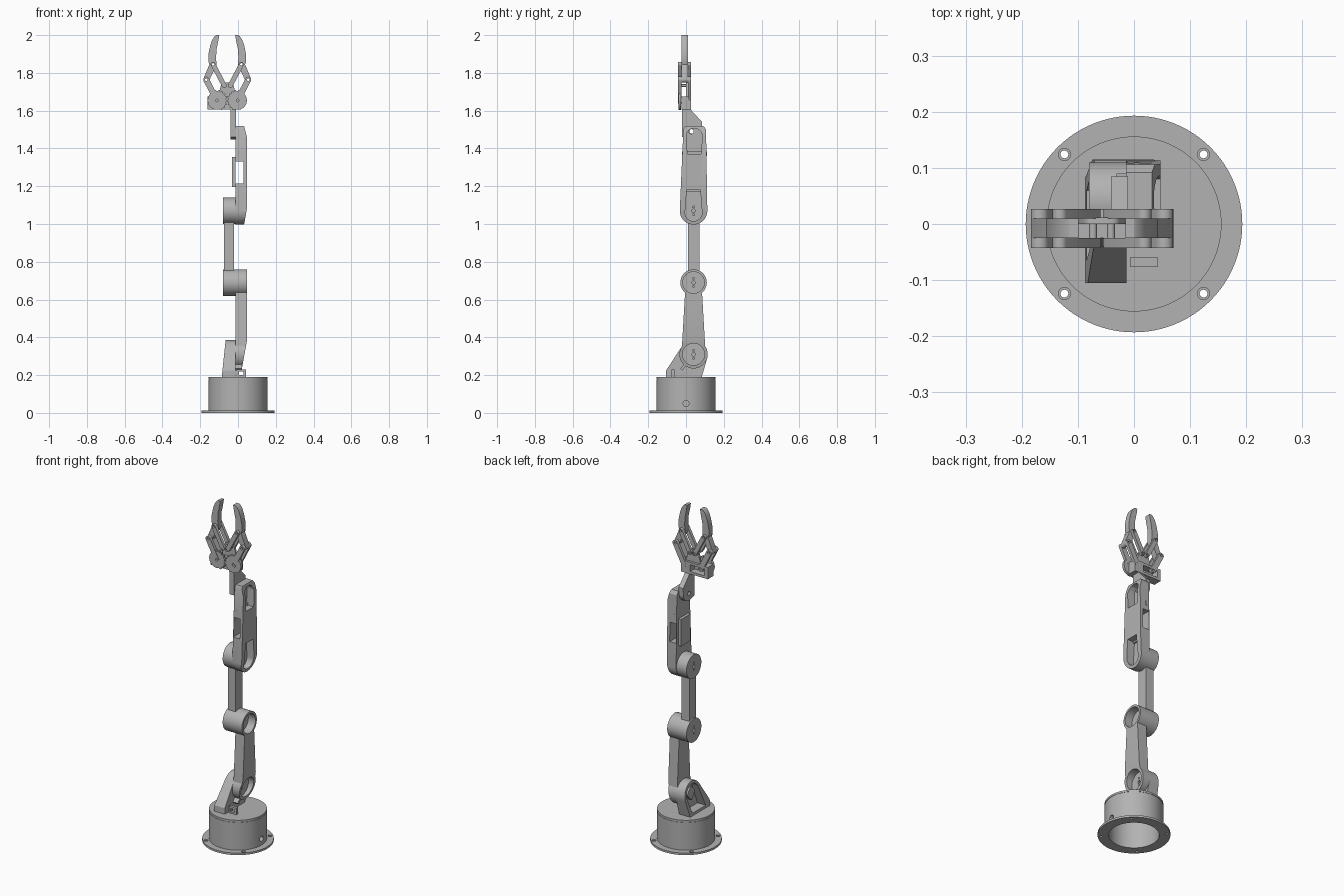
import bpy, bmesh, math
from mathutils import Vector
from mathutils.geometry import convex_hull_2d

if "Cube" in bpy.data.objects:
    bpy.data.objects.remove(bpy.data.objects["Cube"], do_unlink=True)

grey = bpy.data.materials.new("plain grey")
grey.use_nodes = True
colour = (0.45, 0.45, 0.45, 1)
grey.diffuse_color = colour
grey.node_tree.nodes["Principled BSDF"].inputs["Base Color"].default_value = colour


def arc(c, r, a0=0, a1=360, n=40):
    """Points on an arc, in degrees; a full turn leaves out the repeated end."""
    last = n if a1 - a0 == 360 else n - 1
    angles = [math.radians(a0 + (a1 - a0) * i / last) for i in range(n)]
    return [(c[0] + r * math.cos(a), c[1] + r * math.sin(a)) for a in angles]


def rect(u0, u1, v0, v1):
    return [(u0, v0), (u1, v0), (u1, v1), (u0, v1)]


def hull(*groups):
    pts = [Vector(p) for g in groups for p in g]
    return [tuple(pts[i]) for i in convex_hull_2d(pts)]


def prism(name, pts, axis, lo, hi):
    """Extrude a 2D outline along an axis."""
    place = {"X": lambda u, v, w: (w, u, v),
             "Y": lambda u, v, w: (u, w, v),
             "Z": lambda u, v, w: (u, v, w)}[axis]
    bm = bmesh.new()
    ends = [[bm.verts.new(place(u, v, w)) for u, v in pts] for w in (lo, hi)]
    bm.faces.new(ends[0])
    bm.faces.new(ends[1])
    for i in range(len(pts)):
        j = (i + 1) % len(pts)
        bm.faces.new((ends[0][i], ends[0][j], ends[1][j], ends[1][i]))
    bmesh.ops.recalc_face_normals(bm, faces=bm.faces)
    mesh = bpy.data.meshes.new(name)
    bm.to_mesh(mesh)
    bm.free()
    mesh.materials.append(grey)
    ob = bpy.data.objects.new(name, mesh)
    bpy.context.collection.objects.link(ob)
    return ob


def combine(ob, others, operation="DIFFERENCE"):
    """Apply booleans and remove the helper shapes."""
    for other in others:
        mod = ob.modifiers.new("cut", "BOOLEAN")
        mod.operation, mod.object, mod.solver = operation, other, "EXACT"
        bpy.context.view_layer.objects.active = ob
        bpy.ops.object.modifier_apply(modifier=mod.name)
        bpy.data.objects.remove(other, do_unlink=True)
    return ob


def cutter(pts, axis, lo, hi):
    return prism("cutter", pts, axis, lo, hi)


def horn_holes(c, lo, hi):
    """Centre hole with a small hole above and below it."""
    return [cutter(arc((c[0], c[1] + dz), r, n=16), "X", lo, hi)
            for dz, r in ((0, 0.009), (0.021, 0.005), (-0.021, 0.005))]


SHOULDER, ELBOW, FOREARM = (0.04, 0.31), (0.04, 0.69), (0.04, 1.07)

# Hollow round base with a bolted flange
base = prism("base_drum", arc((0, 0), 0.156, n=96), "Z", 0.006, 0.19)
flange = prism("flange", arc((0, 0), 0.193, n=96), "Z", 0, 0.012)
combine(base, [flange], "UNION")
cuts = [cutter(arc((0, 0), 0.134, n=96), "Z", -0.1, 0.172),
        cutter(arc((0, 0.05), 0.016, n=20), "X", 0.1, 0.3)]
for sx in (-1, 1):
    for sy in (-1, 1):
        cuts.append(cutter(arc((sx * 0.124, sy * 0.124), 0.007, n=16), "Z", -0.1, 0.1))
        cuts.append(cutter(arc((sx * 0.124, sy * 0.124), 0.011, n=16), "Z", 0.008, 0.1))
groove = cutter(arc((0, 0), 0.2, n=96), "Z", 0.177, 0.179)
combine(groove, [cutter(arc((0, 0), 0.154, n=96), "Z", 0.1, 0.2)])
combine(base, cuts + [groove])

# Shoulder bracket, open on its outer side, with a motor inside
foot = [(-0.105, 0.189), (-0.105, 0.225), (0.083, 0.189)]
bracket = prism("shoulder_bracket", hull(foot, arc(SHOULDER, 0.075)), "X", -0.086, -0.013)
pocket = hull([(-0.065, 0.205), (0.06, 0.205)], arc(SHOULDER, 0.058))
combine(bracket, [
    cutter([(-0.2, 0.19), (-0.086, 0.19), (-0.064, 0.4), (-0.2, 0.4)], "Y", -0.3, 0.3),
    cutter(pocket, "X", -0.2, -0.03)])
motor = [(0.04, 0.355), (0.0, 0.315), (0.03, 0.265), (0.075, 0.31)]
prism("shoulder_motor", motor, "X", -0.06, -0.028)

# Cable clip and stop beside the bracket
clip = prism("cable_clip", rect(-0.007, 0.043, 0.189, 0.23), "Y", -0.077, -0.06)
combine(clip, [cutter(rect(0.006, 0.03, 0.2, 0.218), "Y", -0.2, 0.2)])
prism("shoulder_stop", [(-0.03, 0.235), (-0.02, 0.225), (0.01, 0.258), (0.0, 0.268)],
      "X", -0.015, 0.02)

# Lower arm, dog-bone outline with a cup at each end
outline = arc(ELBOW, 0.07, -50, 230) + arc(SHOULDER, 0.075, 145, 395)
lower = prism("lower_arm", outline, "X", -0.014, 0.047)
combine(lower, [
    cutter([(0.018, 0.22), (0.2, 0.22), (0.2, 0.38), (0.047, 0.38)], "Y", -0.3, 0.3),
    cutter(arc(SHOULDER, 0.058), "X", 0.0, 0.2),
    cutter(arc(ELBOW, 0.057), "X", 0.0, 0.2)]
    + horn_holes(SHOULDER, -0.1, 0.1) + horn_holes(ELBOW, -0.1, 0.1))

# Middle link: two round joints joined by a bar
middle = prism("middle_link", rect(0.01, 0.072, ELBOW[1], FOREARM[1]), "X", -0.073, -0.022)
for joint in (ELBOW, FOREARM):
    combine(middle, [prism("joint", arc(joint, 0.07), "X", -0.08, -0.013)], "UNION")
combine(middle, horn_holes(ELBOW, -0.2, -0.06) + horn_holes(FOREARM, -0.2, -0.06))

# Upper arm with a rounded foot, cup recesses and a cross window
top = [(-0.014, 1.5), (-0.005, 1.52), (0.092, 1.52), (0.106, 1.5), (0.106, 1.38), (-0.014, 1.38)]
upper = prism("upper_arm", hull(arc(FOREARM, 0.073), top), "X", -0.014, 0.047)
plate = prism("motor_plate", rect(0.0, 0.09, 1.195, 1.355), "X", -0.031, -0.008)
combine(upper, [plate], "UNION")
low_cup = hull(arc((0.04, 1.06), 0.045), rect(0.004, 0.076, 1.15, 1.18))
high_cup = hull(rect(0.008, 0.08, 1.37, 1.39), arc((0.044, 1.465), 0.042))
combine(upper, [
    cutter([(0.024, 0.95), (0.2, 0.95), (0.2, 1.08), (0.047, 1.08)], "Y", -0.3, 0.3),
    cutter([(0.047, 1.46), (0.2, 1.46), (0.2, 1.6), (0.012, 1.6)], "Y", -0.3, 0.3),
    cutter(rect(-0.012, 0.03, 1.215, 1.33), "Y", -0.3, 0.3),
    cutter(low_cup, "X", 0.0, 0.2), cutter(high_cup, "X", 0.0, 0.2),
    cutter(arc((0.028, 1.49), 0.013, n=20), "X", -0.1, 0.1)]
    + horn_holes(FOREARM, -0.1, 0.1))
for z in (1.36, 1.17):
    prism("motor_screw", rect(0.0, 0.01, z, z + 0.025), "Y", -0.02, 0.11)

# Wrist plate carrying the gripper
wrist_shape = hull(arc((0.032, 1.5), 0.052), [(-0.02, 1.46), (-0.02, 1.62), (0.012, 1.62), (0.085, 1.54)])
wrist = prism("wrist", wrist_shape, "X", -0.041, -0.011)
combine(wrist, [cutter(arc((0.03, 1.49), 0.012, n=20), "X", -0.2, 0.2)])

# Gripper body with a motor window
MID = -0.057
body = prism("gripper_body", rect(-0.162, 0.015, 1.605, 1.675), "Y", -0.025, 0.026)
combine(body, [cutter(rect(-0.14, -0.045, 1.62, 1.66), "Y", -0.015, 0.2)])
prism("gripper_back_plate", hull(arc((MID - 0.016, 1.733), 0.017, n=16),
      arc((MID + 0.016, 1.733), 0.017, n=16), rect(MID - 0.05, MID + 0.05, 1.66, 1.67)),
      "Y", 0.0, 0.012)

LAYERS = {"front": (-0.043, -0.025), "back": (0.01, 0.027)}
GEAR, PIVOT, KNUCKLE, GRIP = (0.055, 1.654), (0.016, 1.733), (0.111, 1.764), (0.075, 1.845)
FINGER = [(0.094, 1.842), (0.1, 1.862), (0.1, 1.897), (0.09, 1.945), (0.079, 1.976), (0.066, 1.995),
          (0.058, 2.0), (0.042, 2.0), (0.048, 1.965), (0.057, 1.923), (0.059, 1.88), (0.057, 1.842)]

for side, s in (("left", 1), ("right", -1)):
    def flip(pts):
        return [(MID + s * u, v) for u, v in pts]

    def hole(c, r=0.007):
        return cutter(flip(arc(c, r, n=16)), "Y", -0.2, 0.2)

    def bar(name, a, b, r, y0, y1):
        ob = prism(name, flip(hull(arc(a, r, n=20), arc(b, r, n=20))), "Y", y0, y1)
        return combine(ob, [hole(a), hole(b)])

    # Curved finger
    finger = prism(side + "_finger", flip(FINGER), "Y", -0.025, 0.01)
    shank = prism("shank", flip(hull(arc(KNUCKLE, 0.016, n=20), arc(GRIP, 0.018, n=20))),
                  "Y", -0.025, 0.01)
    combine(finger, [shank], "UNION")
    combine(finger, [hole(KNUCKLE), hole(GRIP)])

    # Paired links on both faces
    for layer, (y0, y1) in LAYERS.items():
        bar(f"{side}_{layer}_drive_link", GEAR, KNUCKLE, 0.016, y0, y1)
        bar(f"{side}_{layer}_guide_link", PIVOT, GRIP, 0.013, y0, y1)

    # Gear with teeth toward its partner
    teeth = []
    for i in range(72):
        a = math.radians(i * 5)
        meshing = 60 < i * 5 < 250
        r = (0.056 if i % 4 < 2 else 0.05) if meshing else 0.049
        teeth.append((GEAR[0] + r * math.cos(a), GEAR[1] + r * math.sin(a)))
    gear = prism(side + "_gear", flip(teeth), "Y", -0.041, -0.0255)
    combine(gear, [hole(GEAR, 0.009)])
    prism(side + "_pivot_pin", flip(arc(PIVOT, 0.007, n=16)), "Y", -0.041, 0.02)

# Smooth curved walls, keep edges sharp
for ob in bpy.context.scene.objects:
    ob.select_set(ob.type == "MESH")
bpy.context.view_layer.objects.active = base
bpy.ops.object.shade_smooth_by_angle(angle=math.radians(25))
